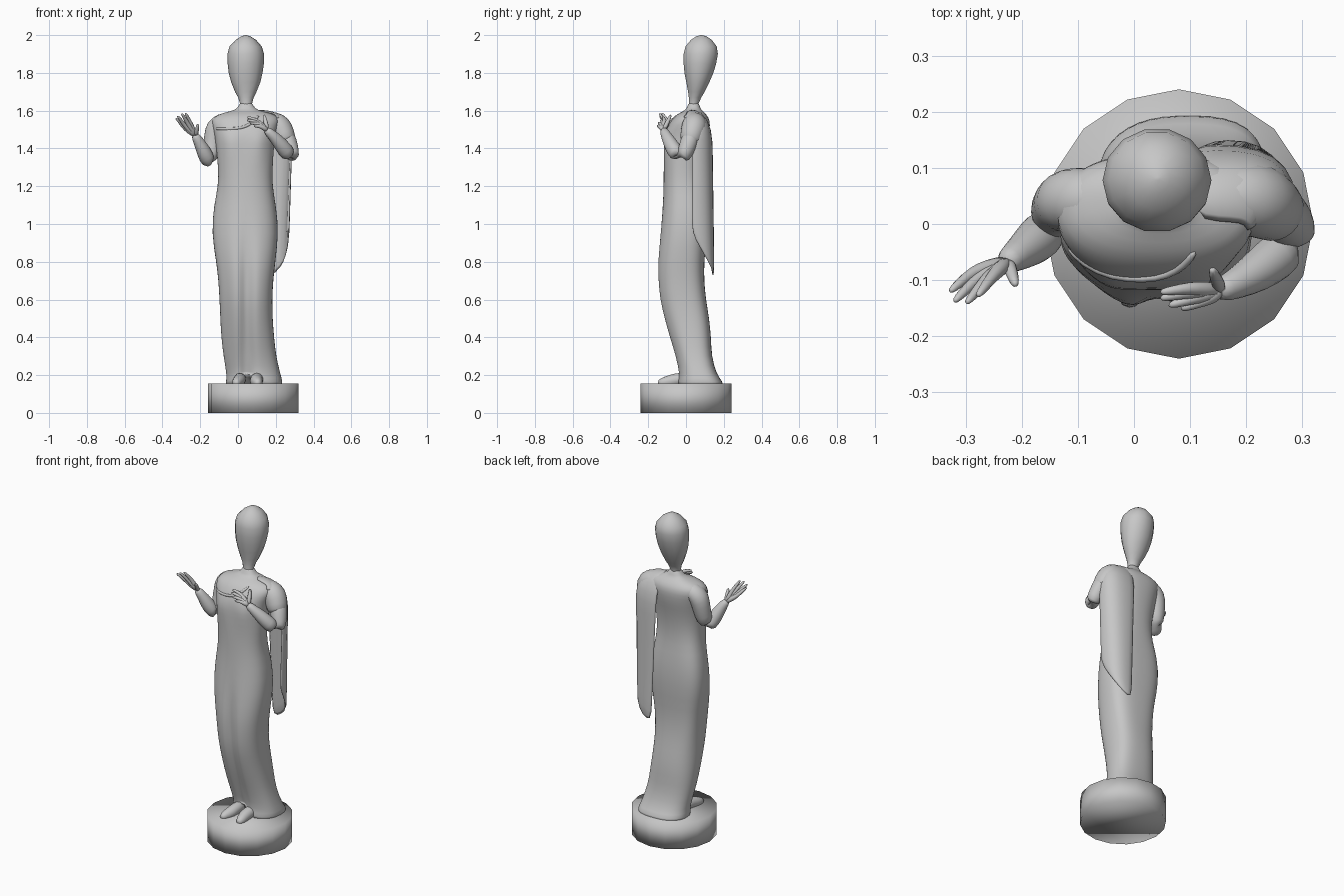
import bpy, math
from mathutils import Vector

stone = bpy.data.materials.new("grey stone")
stone.diffuse_color = (0.57, 0.57, 0.57, 1)


def make(name, verts, faces, subsurf=0):
    me = bpy.data.meshes.new(name)
    me.from_pydata([tuple(v) for v in verts], [], faces)
    me.materials.append(stone)
    for p in me.polygons:
        p.use_smooth = True
    ob = bpy.data.objects.new(name, me)
    bpy.context.collection.objects.link(ob)
    if subsurf:
        ob.modifiers.new("smooth", 'SUBSURF').levels = subsurf
    return ob


def loft(name, rings, subsurf=0):
    """Skin a list of equal-length rings and cap both ends."""
    n = len(rings[0])
    verts = [v for r in rings for v in r]
    faces = [(i * n + j, i * n + (j + 1) % n, (i + 1) * n + (j + 1) % n, (i + 1) * n + j)
             for i in range(len(rings) - 1) for j in range(n)]
    faces += [tuple(reversed(range(n))), tuple(range(len(verts) - n, len(verts)))]
    return make(name, verts, faces, subsurf)


def section(z, x0, x1, y0, y1, n, power=2.0):
    """Superellipse ring filling the given bounds."""
    ring = []
    for k in range(n):
        a = 2 * math.pi * k / n
        c, s = math.cos(a), math.sin(a)
        c = math.copysign(abs(c) ** (2 / power), c)
        s = math.copysign(abs(s) ** (2 / power), s)
        ring.append(Vector(((x0 + x1) / 2 + c * (x1 - x0) / 2,
                            (y0 + y1) / 2 + s * (y1 - y0) / 2, z)))
    return ring


def tube(name, pts, n=8, subsurf=1):
    """Round tube through (x, y, z, radius) points, widened to offset the smoothing."""
    ps = [Vector(p[:3]) for p in pts]
    rings = []
    for i, p in enumerate(ps):
        t = (ps[min(i + 1, len(ps) - 1)] - ps[max(i - 1, 0)]).normalized()
        u = t.cross(Vector((0.3, 1, 0.1))).normalized()
        w = t.cross(u)
        r = pts[i][3] * (1.14 if n < 10 else 1.07)
        rings.append([p + (u * math.cos(2 * math.pi * k / n) + w * math.sin(2 * math.pi * k / n)) * r
                      for k in range(n)])
    return loft(name, rings, subsurf)


def bump(x, c, w):
    return math.exp(-((x - c) / w) ** 2)


# Round plinth
loft("plinth", [section(z, -0.16, 0.32, -0.24, 0.24, 16) for z in (0, 0.155)])

# Robed body: z, x range, y range
body = [(0.13, -.07, .235, -.05, .2), (0.165, -.065, .235, -.045, .195), (0.2, -.06, .225, -.035, .162),
        (0.3, -.078, .2, -.058, .134), (0.4, -.09, .19, -.092, .132), (0.5, -.095, .182, -.122, .122),
        (0.6, -.098, .18, -.147, .104), (0.7, -.103, .185, -.155, .094), (0.8, -.114, .196, -.157, .094),
        (0.95, -.14, .215, -.139, .109), (1.1, -.127, .2, -.123, .104), (1.2, -.104, .181, -.119, .09),
        (1.3, -.105, .183, -.118, .09), (1.4, -.115, .19, -.116, .106), (1.45, -.122, .195, -.114, .118),
        (1.5, -.13, .205, -.105, .126), (1.55, -.145, .225, -.08, .128), (1.58, -.11, .2, -.05, .108),
        (1.597, -.04, .13, -.015, .09), (1.61, .0, .085, .005, .075), (1.65, .01, .075, .015, .068)]
rings = []
for z, *b in body:
    ring = section(z, *b, 40, 2.3)
    mid = Vector(((b[0] + b[1]) / 2, (b[2] + b[3]) / 2, z))
    hips = min(1, max(0, (z - 0.5) / 0.2)) * min(1, max(0, (1.3 - z) / 0.15))
    low = min(1, max(0, (1.3 - z) / 0.2))
    for k, v in enumerate(ring):
        # fuller back corners, slimmer front corner
        a = 360 * k / 40
        g = 0.09 * low * bump(a, 45, 28) + 0.10 * hips * bump(a, 135, 28) - 0.09 * low * bump(a, 225, 28)
        v.x += (v.x - mid.x) * g
        v.y += (v.y - mid.y) * g
        if v.y < mid.y:
            # valley between the legs, then the bust
            depth = 0.035 * min(1, max(0, (1.0 - z) / 0.25))
            v.y += depth * bump(v.x, 0.045, 0.028)
            v.y -= 0.014 * bump(z, 1.43, 0.05) * (bump(v.x, -.045, .045) + bump(v.x, .115, .045))
            # hem lifted over the feet
            if z < 0.18:
                v.z += (0.225 - z) * 0.8 * bump(v.x, 0.045, 0.06)
    rings.append(ring)
robe = loft("robe", rings, 1)

# Featureless egg-shaped head
head = [(1.6, .012, .073, .01, .07), (1.64, .01, .075, .015, .068), (1.67, .001, .083, .014, .082),
        (1.7, -.016, .098, .01, .1), (1.75, -.036, .118, .0, .125), (1.8, -.049, .13, -.01, .147),
        (1.85, -.055, .137, -.015, .162), (1.9, -.056, .138, -.015, .171), (1.94, -.045, .126, -.005, .165),
        (1.975, -.012, .095, .025, .138), (1.994, .018, .065, .055, .108), (2.0, .038, .046, .078, .084)]
loft("head", [section(*h, 14) for h in head])

# Bare arm held out to the side
tube("raised_arm", [(-.04, .045, 1.535, .05), (-.085, .045, 1.535, .055), (-.118, .042, 1.51, .057),
                    (-.129, .038, 1.46, .05), (-.136, .028, 1.4, .046), (-.145, .012, 1.345, .042),
                    (-.153, -.006, 1.325, .04), (-.168, -.024, 1.355, .04), (-.186, -.04, 1.395, .036),
                    (-.212, -.058, 1.445, .026), (-.232, -.071, 1.477, .02)], 12)
# Arm folded across the chest
tube("folded_arm", [(.24, .04, 1.5, .045), (.268, .015, 1.43, .046), (.28, -.003, 1.38, .042),
                    (.286, -.02, 1.35, .04), (.272, -.042, 1.362, .04), (.25, -.062, 1.39, .04),
                    (.22, -.085, 1.43, .036), (.18, -.108, 1.473, .026), (.145, -.121, 1.503, .02)], 12)
# Short sleeve of the folded arm
tube("sleeve", [(.13, .05, 1.555, .035), (.18, .05, 1.542, .058), (.22, .044, 1.515, .068),
                (.243, .03, 1.47, .058), (.257, .018, 1.425, .054), (.257, .018, 1.425, .044)], 12)


def hand(name, wrist, knuckle, tips, thumb):
    w, k = Vector(wrist), Vector(knuckle)
    tips = [Vector(t) for t in tips]
    mid = sum(tips, Vector()) / len(tips)
    for i, t in enumerate(tips):
        base = k + (t - mid) * 0.75
        bend = base.lerp(t, 0.55) + Vector((0, 0, 0.003))
        tube(f"{name}_finger_{i + 1}", [(*w, .012), (*w.lerp(base, .55), .015), (*base, .011),
                                        (*bend, .009), (*t, .006)], 6)
    tube(name + "_thumb", [(*w, .014), (*(w.lerp(Vector(thumb), .5)), .012), (*thumb, .007)], 6)


hand("raised_hand", (-.225, -.066, 1.465), (-.272, -.095, 1.525),
     [(-.33, -.122, 1.562), (-.322, -.14, 1.574), (-.3, -.143, 1.587), (-.28, -.13, 1.59)],
     (-.21, -.112, 1.533))
hand("folded_hand", (.155, -.118, 1.497), (.108, -.126, 1.532),
     [(.045, -.122, 1.565), (.045, -.133, 1.55), (.06, -.146, 1.535), (.082, -.152, 1.518)],
     (.138, -.078, 1.582))

# Cape draped over one shoulder, ending in a slanted point
crest = [(.24, .03, 1.555), (.245, .06, 1.565), (.22, .08, 1.58), (.165, .085, 1.6), (.1, .08, 1.604)]
upper = [(.282, .03), (.283, .075), (.25, .118), (.185, .133), (.105, .132)]
lower = [(.265, .03), (.262, .075), (.244, .122), (.2, .145), (.135, .142)]
hem = [.95, .87, .79, .735, .7]
verts = [(.2, -.02, 1.56), (.2, -.01, 1.575), (.19, 0, 1.585), (.15, .0, 1.595), (.1, .01, 1.597)] + crest
rows = 7
for i in range(rows):
    t = i / (rows - 1)
    verts += [(u[0] + (l[0] - u[0]) * t, u[1] + (l[1] - u[1]) * t, 1.5 + (h - 1.5) * t)
              for u, l, h in zip(upper, lower, hem)]
cape = make("cape", verts, [(r * 5 + c, r * 5 + c + 1, r * 5 + c + 6, r * 5 + c + 5)
                            for r in range(rows + 1) for c in range(4)])
thick = cape.modifiers.new("thickness", 'SOLIDIFY')
thick.thickness, thick.offset = 0.016, 0
cape.modifiers.new("smooth", 'SUBSURF').levels = 1

# Feet showing under the hem
for name, x, tip in (("foot_a", 0.005, -.008), ("foot_b", .095, .105)):
    tube(name, [(x + .01, .03, .18, .03), (x + .005, -.03, .18, .034), (x, -.08, .168, .034),
                (tip, -.125, .16, .026), (tip, -.15, .158, .012)], 8)

# Neckline edge laid on the chest
bpy.context.view_layer.update()
dep = bpy.context.evaluated_depsgraph_get()
surface = robe.evaluated_get(dep)
line = []
for x, z in ((-.12, 1.505), (-.09, 1.503), (-.04, 1.503), (.02, 1.508), (.06, 1.525), (.09, 1.55), (.11, 1.575)):
    hit, loc, nor, idx = surface.ray_cast(Vector((x, -1, z)), Vector((0, 1, 0)))
    if hit:
        line.append((*loc, .008))
if len(line) > 2:
    tube("neckline", line, 6)
